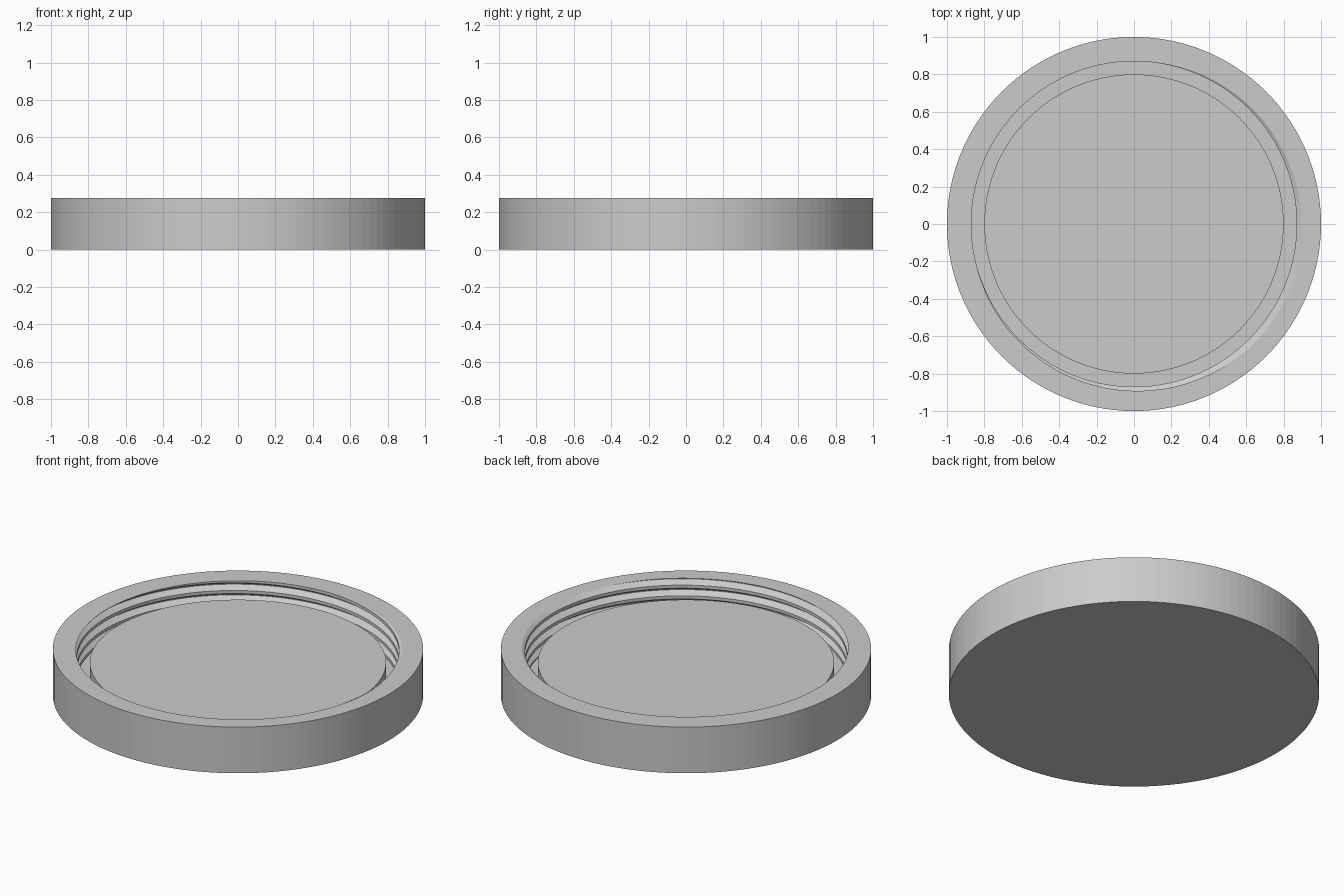
import bpy
import bmesh
from math import cos, sin, pi

if "Cube" in bpy.data.objects:
    bpy.data.objects.remove(bpy.data.objects["Cube"], do_unlink=True)

SIDES = 120
TOP = 0.275
FLOOR = 0.06
PITCH = 0.064
CREST, ROOT = 0.87, 0.905
# One thread turn: height as a share of the pitch, and radius
THREAD = [(0.0, CREST), (0.29, CREST), (0.62, ROOT), (0.67, ROOT)]
START = TOP - PITCH * 195 / 360

grey = bpy.data.materials.new("light_grey")
grey.use_nodes = True
grey.diffuse_color = (0.6, 0.6, 0.6, 1)
grey.node_tree.nodes["Principled BSDF"].inputs["Base Color"].default_value = (0.6, 0.6, 0.6, 1)


def add_object(name, bm):
    bmesh.ops.recalc_face_normals(bm, faces=bm.faces[:])
    mesh = bpy.data.meshes.new(name)
    bm.to_mesh(mesh)
    bm.free()
    mesh.materials.append(grey)
    obj = bpy.data.objects.new(name, mesh)
    bpy.context.scene.collection.objects.link(obj)
    return obj


def ring(bm, radius, z):
    return [bm.verts.new((radius * cos(2 * pi * i / SIDES),
                          radius * sin(2 * pi * i / SIDES), z)) for i in range(SIDES)]


def skin(bm, a, b, closed):
    for i in range(len(a) if closed else len(a) - 1):
        j = (i + 1) % len(a)
        bm.faces.new((a[i], a[j], b[j], b[i]))


def open_edges(bm, z):
    return [e for e in bm.edges if len(e.link_faces) == 1
            and all(abs(v.co.z - z) < 1e-4 for v in e.verts)]


# Inner wall: a rising screw thread, trimmed at the rim and the floor
lid = bmesh.new()
columns = []
for i in range(SIDES + 1):
    angle = 2 * pi * i / SIDES
    columns.append([lid.verts.new((r * cos(angle), r * sin(angle),
                                   START + PITCH * (turn + share + i / SIDES)))
                    for turn in range(-6, 3) for share, r in THREAD])
for a, b in zip(columns, columns[1:]):
    skin(lid, a, b, False)
bmesh.ops.remove_doubles(lid, verts=lid.verts[:], dist=1e-5)
for z, direction in ((TOP, 1), (FLOOR, -1)):
    bmesh.ops.bisect_plane(lid, geom=lid.verts[:] + lid.edges[:] + lid.faces[:],
                           dist=1e-6, plane_co=(0, 0, z),
                           plane_no=(0, 0, direction), clear_outer=True)

# Inner floor
bmesh.ops.triangle_fill(lid, use_beauty=True, edges=open_edges(lid, FLOOR), normal=(0, 0, 1))

# Outer wall, underside and flat rim
lower, upper = ring(lid, 1, 0), ring(lid, 1, TOP)
skin(lid, lower, upper, True)
lid.faces.new(lower)
bmesh.ops.triangle_fill(lid, use_beauty=True, edges=open_edges(lid, TOP), normal=(0, 0, 1))
add_object("threaded_lid", lid)

# Raised centre disc
disc = bmesh.new()
lower, upper = ring(disc, 0.8, FLOOR - 0.02), ring(disc, 0.8, 0.195)
skin(disc, lower, upper, True)
disc.faces.new(lower)
disc.faces.new(upper)
add_object("centre_disc", disc)
